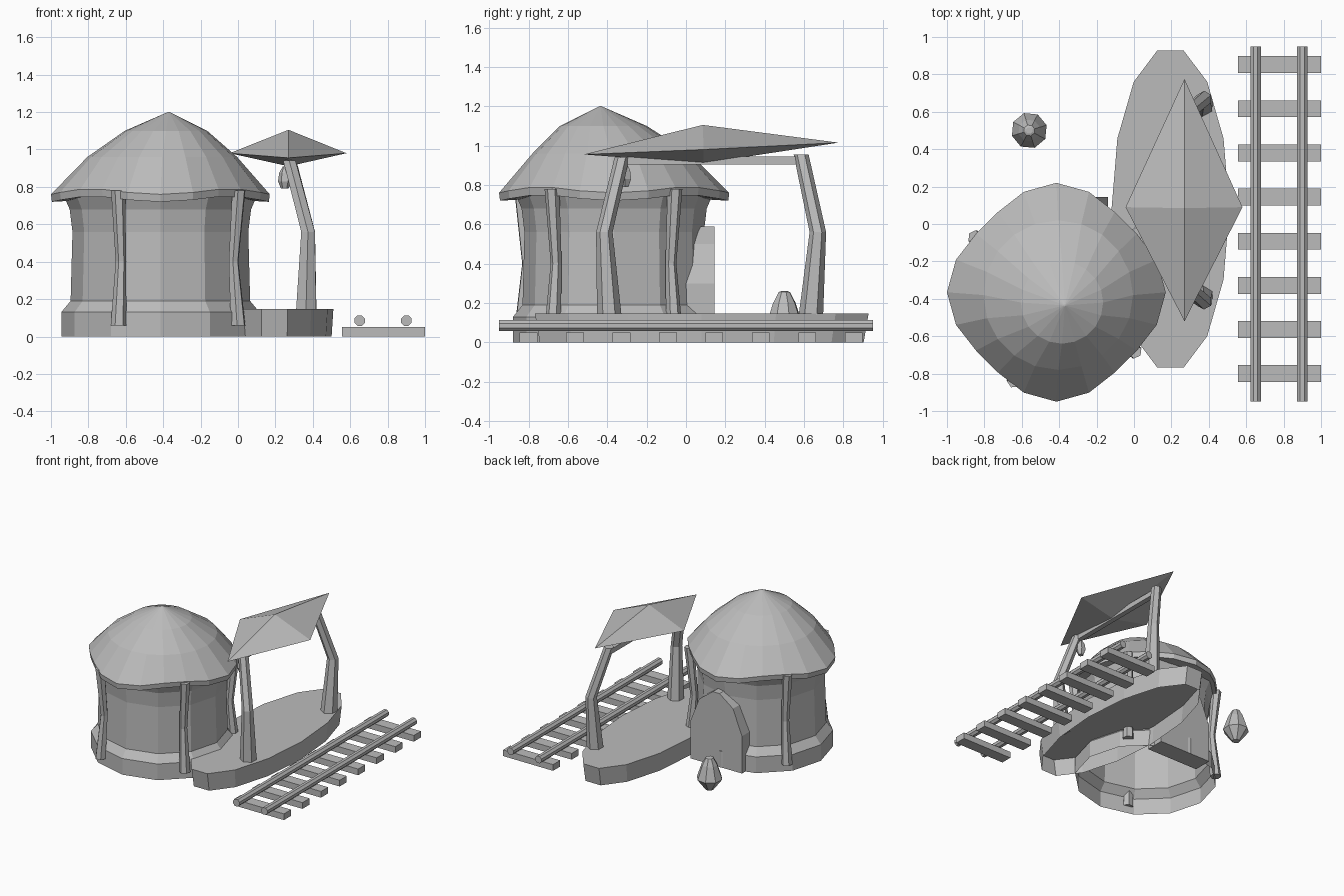
import bpy, bmesh
from math import cos, sin, pi, radians
from mathutils import Vector

cube = bpy.data.objects.get("Cube")
if cube:
    bpy.data.objects.remove(cube)

grey = bpy.data.materials.new("plain_grey")
grey.use_nodes = True
GREY = (0.5, 0.5, 0.5, 1)
grey.diffuse_color = GREY
grey.node_tree.nodes["Principled BSDF"].inputs["Base Color"].default_value = GREY


def finish(name, bm, recalc=True):
    if recalc:
        bmesh.ops.recalc_face_normals(bm, faces=bm.faces)
    mesh = bpy.data.meshes.new(name)
    bm.to_mesh(mesh)
    bm.free()
    mesh.materials.append(grey)
    obj = bpy.data.objects.new(name, mesh)
    bpy.context.collection.objects.link(obj)
    return obj


def ring(x, y, z, rx, ry=None, n=6, phase=0.0):
    ry = rx if ry is None else ry
    return [Vector((x + rx * cos(phase + 2 * pi * i / n),
                    y + ry * sin(phase + 2 * pi * i / n), z)) for i in range(n)]


def loft(name, rings, bottom=True, top=True):
    """Skin a stack of rings, listed from the bottom up."""
    bm = bmesh.new()
    rows = [[bm.verts.new(p) for p in r] for r in rings]
    n = len(rows[0])
    for a, b in zip(rows, rows[1:]):
        for i in range(n):
            j = (i + 1) % n
            bm.faces.new((a[i], a[j], b[j], b[i]))
    if bottom:
        bm.faces.new(rows[0][::-1])
    if top:
        bm.faces.new(rows[-1])
    return finish(name, bm, recalc=False)


def box(name, center, size):
    bm = bmesh.new()
    bmesh.ops.create_cube(bm, size=1)
    for v in bm.verts:
        v.co = Vector(center) + Vector([c * s for c, s in zip(v.co, size)])
    return finish(name, bm)


HX, HY = -0.415, -0.365

# Hut wall with flared plinth, open underneath
wall = [(0, 0.53), (0.13, 0.53), (0.19, 0.48), (0.56, 0.47), (0.68, 0.485), (0.76, 0.52)]
loft("hut_wall", [ring(HX, HY, z, r, r * 0.97, 12) for z, r in wall], False, False)


# Thatched roof with a wavy rim and a leaning tip
def rim(z, r):
    pts = []
    for p in ring(0, 0, 0, 1, n=20):
        wave = cos(4 * math_angle(p))
        pts.append(Vector((HX, HY, z - 0.015 * wave)) + p * (r + 0.03 * wave))
    return pts


def math_angle(p):
    return Vector((1, 0)).angle_signed(p.to_2d())


loft("hut_roof", [rim(0.74, 0.46), rim(0.735, 0.55), rim(0.775, 0.555),
                  ring(-0.405, -0.38, 0.96, 0.40, n=20),
                  ring(-0.385, -0.42, 1.10, 0.22, n=20),
                  ring(-0.37, -0.435, 1.20, 0.005, n=20)], False, True)

# Bent posts around the hut
for k, angle in enumerate((36, 146, 244.5, 323)):
    d = Vector((cos(radians(angle)), sin(radians(angle)), 0))
    sections = []
    for z, out, r in ((0.06, 0.52, 0.042), (0.40, 0.49, 0.028), (0.78, 0.525, 0.038)):
        p = Vector((HX, HY, z)) + d * out
        sections.append(ring(p.x, p.y, z, r, phase=radians(angle)))
    loft(f"hut_post_{k + 1}", sections)

# Pointed arch door at the back
bm = bmesh.new()
half = [(0.23, 0), (0.23, 0.30), (0.15, 0.50), (0.03, 0.59)]
outline = half + [(-x, z) for x, z in reversed(half)]
face = bm.faces.new([bm.verts.new((-0.37 + x, 0.145, z)) for x, z in outline])
ext = bmesh.ops.extrude_face_region(bm, geom=[face])
for v in ext["geom"]:
    if isinstance(v, bmesh.types.BMVert):
        v.co.y -= 0.15
finish("back_door", bm)

# Oval platform, open underneath
loft("platform", [ring(0.195, 0.08, z, 0.315 * s, 0.87 * s, 14)
                  for z, s in ((0, 0.97), (0.147, 1))], bottom=False)

# Shelter posts, beam and canopy
posts = {"front": ((-0.39, 0.14, 0.365, 0.062), (-0.415, 0.56, 0.375, 0.042),
                   (-0.325, 0.94, 0.275, 0.038)),
         "back": ((0.635, 0.14, 0.365, 0.062), (0.67, 0.56, 0.375, 0.042),
                  (0.585, 0.955, 0.275, 0.038))}
for side, path in posts.items():
    loft(f"shelter_post_{side}", [ring(x, y, z, r, phase=0.5) for y, z, x, r in path])
box("shelter_beam", (0.27, 0.13, 0.925), (0.04, 0.93, 0.04))

bm = bmesh.new()
edge = [bm.verts.new(p) for p in ((0.27, -0.52, 0.955), (0.58, 0.09, 0.98),
                                  (0.27, 0.775, 1.015), (-0.045, 0.09, 0.98))]
peak, under = bm.verts.new((0.27, 0.085, 1.105)), bm.verts.new((0.27, 0.09, 0.91))
for i in range(4):
    a, b = edge[i], edge[(i + 1) % 4]
    bm.faces.new((a, b, peak))
    bm.faces.new((b, a, under))
finish("shelter_canopy", bm)

# Hanging lantern
loft("lantern", [ring(0.25, -0.31, z, r) for z, r in
                 ((0.79, 0.02), (0.83, 0.036), (0.875, 0.03), (0.91, 0.01))])

# Faceted pot behind the hut
loft("pot", [ring(-0.56, 0.5, z, r, n=8, phase=0.3) for z, r in
             ((0, 0.03), (0.09, 0.097), (0.20, 0.06), (0.255, 0.03), (0.26, 0.018))])

# Track: sleepers and round rails
for k in range(8):
    box(f"sleeper_{k + 1}", (0.778, -0.8 + k * 0.236, 0.025), (0.445, 0.09, 0.05))
for side, x in (("inner", 0.65), ("outer", 0.9)):
    rail = loft(f"rail_{side}", [ring(0, 0, z, 0.03, n=8, phase=pi / 8)
                                 for z in (-0.95, 0.95)])
    rail.rotation_euler.x = pi / 2
    rail.location = (x, 0, 0.085)
